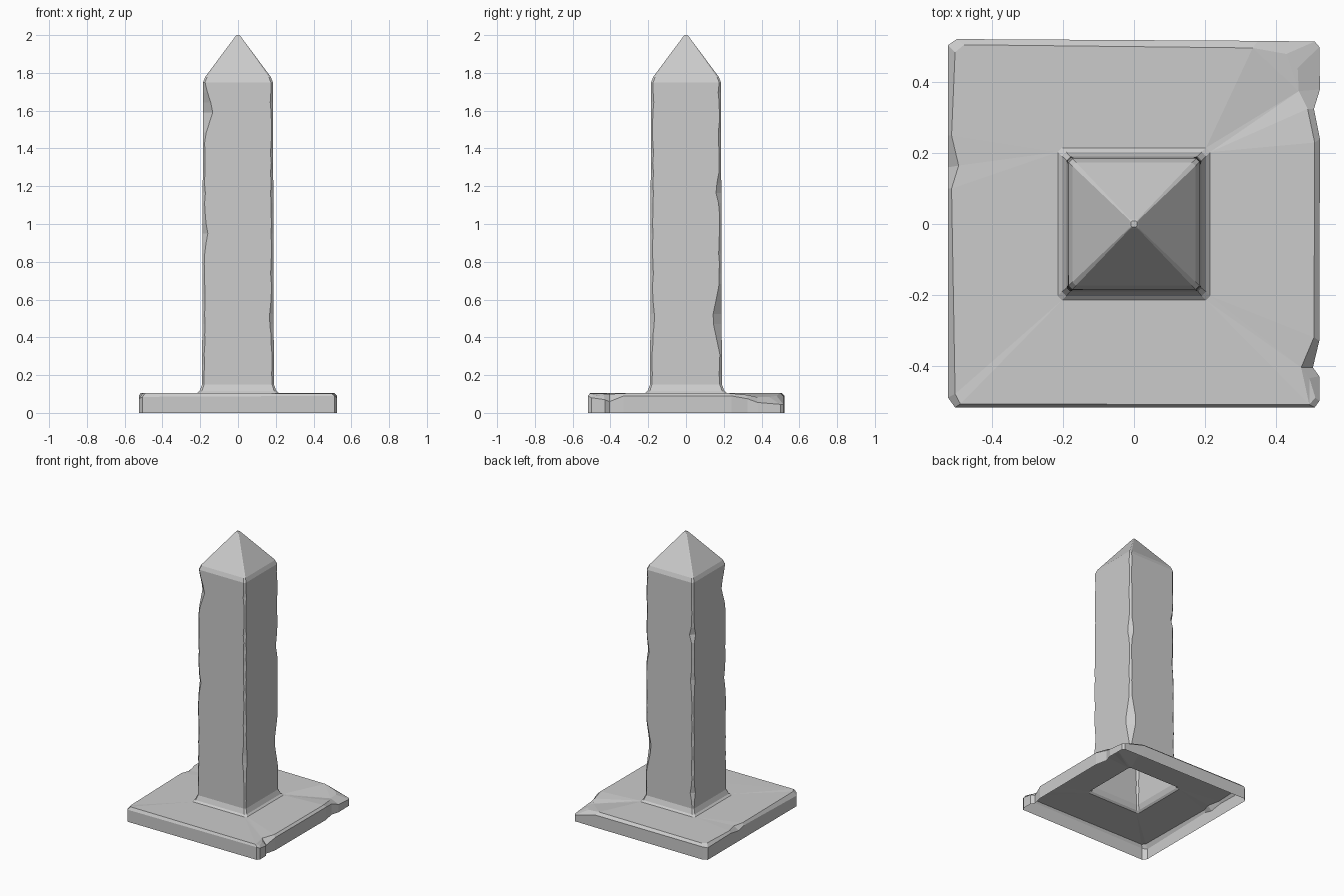
import bpy, bmesh, random

random.seed(4)
CORNERS = [(-1, -1), (1, -1), (1, 1), (-1, 1)]

# Chips along the shaft edges: corner index, height, half length, depth
CHIPS = [(0, 1.60, 0.17, 0.055), (0, 0.95, 0.15, 0.028), (0, 0.45, 0.12, 0.018),
         (1, 0.50, 0.22, 0.024), (1, 0.75, 0.10, 0.018),
         (2, 0.50, 0.24, 0.050), (2, 1.18, 0.13, 0.032),
         (3, 1.38, 0.10, 0.030), (3, 1.05, 0.18, 0.022), (3, 0.25, 0.10, 0.026)]


def finish(bm, name):
    bmesh.ops.recalc_face_normals(bm, faces=bm.faces)
    mesh = bpy.data.meshes.new(name)
    bm.to_mesh(mesh)
    bm.free()
    bpy.context.collection.objects.link(bpy.data.objects.new(name, mesh))


def square_ring(bm, z, h, cuts):
    """Square loop with each corner cut off by its own amount."""
    pts = []
    for (sx, sy), c in zip(CORNERS, cuts):
        pair = [(sx * h, sy * (h - c), z), (sx * (h - c), sy * h, z)]
        pts += pair if sx * sy > 0 else pair[::-1]
    return [bm.verts.new(p) for p in pts]


def skin(bm, a, b):
    n = len(a)
    for i in range(n):
        j = (i + 1) % n
        bm.faces.new((a[i], a[j], b[j], b[i]))


def edge_cut(corner, z):
    cut = 0.009 + random.uniform(0, 0.006)
    for c, cz, half, depth in CHIPS:
        if c == corner:
            cut = max(cut, depth * (1 - abs(z - cz) / half))
    return cut


# Shaft: flared foot, worn edges, rounded shoulder, pyramid cap
bm = bmesh.new()
rings = [square_ring(bm, z, h, [0.012] * 4) for z, h in ((0.106, 0.215), (0.117, 0.203))]
LEVELS = 30
for i in range(LEVELS + 1):
    t = i / LEVELS
    z = 0.15 + 1.60 * t
    rings.append(square_ring(bm, z, 0.190 - 0.005 * t, [edge_cut(k, z) for k in range(4)]))
for z, h, c in ((1.778, 0.174, 0.010), (1.993, 0.014, 0.002), (2.0, 0.008, 0.002)):
    rings.append(square_ring(bm, z, h, [c] * 4))
for a, b in zip(rings, rings[1:]):
    skin(bm, a, b)
bm.faces.new(rings[-1])
finish(bm, "obelisk_shaft")

# Plinth outline, counter-clockwise: side x, y, side height, rim x, y, rim height
RIM = [(-0.525, -0.490, 0.075, -0.505, -0.480, 0.103),
       (-0.505, -0.518, 0.085, -0.490, -0.508, 0.106),
       (0.510, -0.518, 0.090, 0.495, -0.510, 0.103),
       (0.523, -0.500, 0.080, 0.512, -0.490, 0.095),
       (0.523, -0.430, 0.070, 0.495, -0.435, 0.090),
       (0.505, -0.405, 0.060, 0.472, -0.405, 0.100),
       (0.523, -0.330, 0.090, 0.508, -0.320, 0.104),
       (0.525, 0.240, 0.090, 0.510, 0.230, 0.104),
       (0.508, 0.325, 0.075, 0.490, 0.325, 0.095),
       (0.525, 0.380, 0.055, 0.465, 0.375, 0.084),
       (0.523, 0.500, 0.045, 0.462, 0.440, 0.084),
       (0.510, 0.515, 0.045, 0.430, 0.480, 0.090),
       (0.350, 0.517, 0.088, 0.335, 0.497, 0.106),
       (-0.500, 0.522, 0.090, -0.480, 0.506, 0.106),
       (-0.525, 0.505, 0.085, -0.505, 0.485, 0.106),
       (-0.525, 0.250, 0.090, -0.515, 0.250, 0.106),
       (-0.525, 0.160, 0.075, -0.495, 0.165, 0.104),
       (-0.525, 0.100, 0.090, -0.515, 0.100, 0.106)]

# Plinth: open-bottomed slab with broken corners and a hole under the shaft
bm = bmesh.new()
floor = [bm.verts.new((p[0], p[1], 0)) for p in RIM]
side = [bm.verts.new(p[:3]) for p in RIM]
rim = [bm.verts.new(p[3:]) for p in RIM]
skin(bm, floor, side)
skin(bm, side, rim)
hole = square_ring(bm, 0.106, 0.215, [0.012] * 4)
edges = []
for loop in (rim, hole):
    for a, b in zip(loop, loop[1:] + loop[:1]):
        edges.append(bm.edges.get((a, b)) or bm.edges.new((a, b)))
bmesh.ops.triangle_fill(bm, use_beauty=True, use_dissolve=False, edges=edges, normal=(0, 0, 1))
finish(bm, "plinth")
